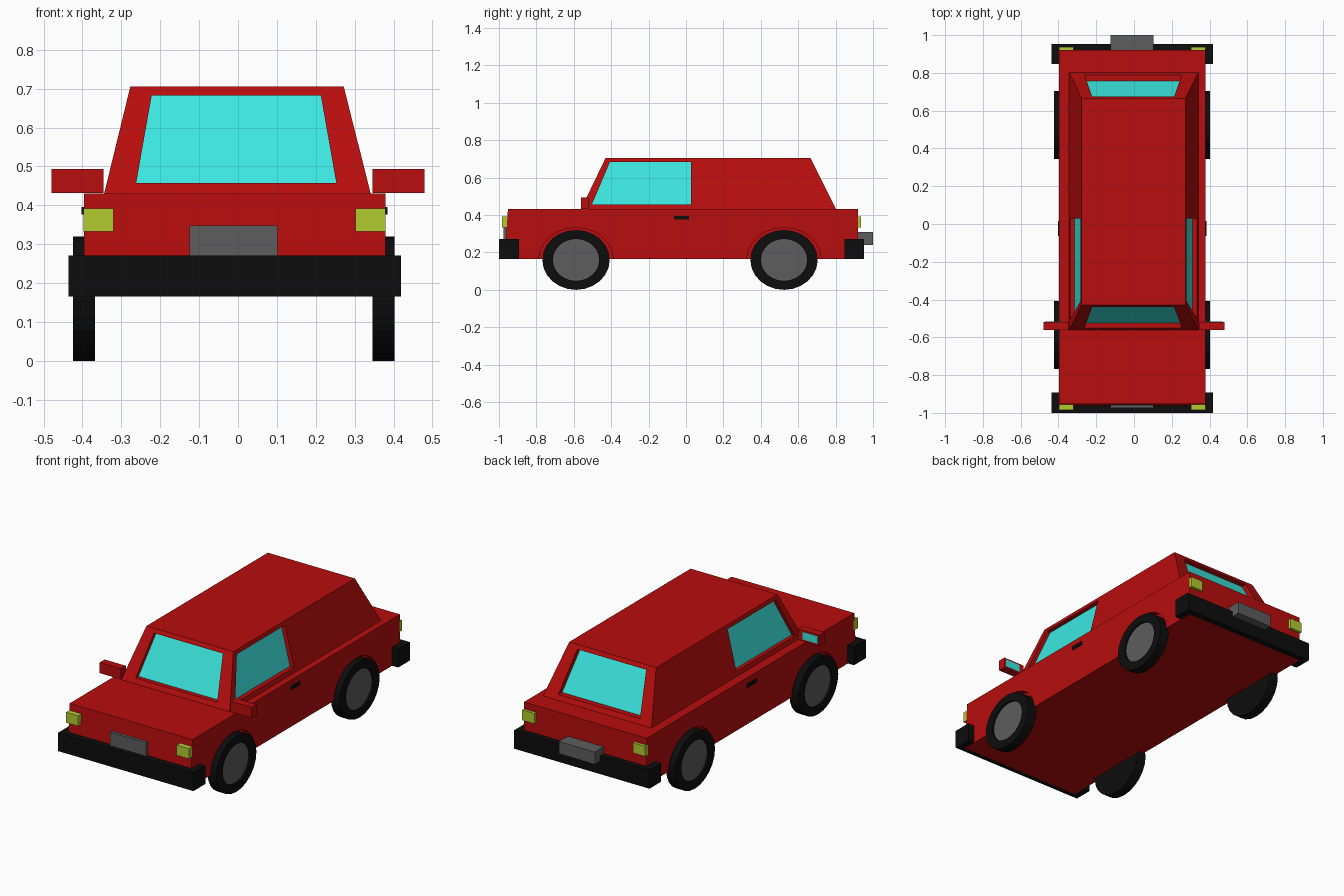
import bpy, bmesh, math
from mathutils import Vector

if "Cube" in bpy.data.objects:
    bpy.data.objects.remove(bpy.data.objects["Cube"])


def material(name, rgb):
    m = bpy.data.materials.new(name)
    m.diffuse_color = (*rgb, 1)
    m.use_nodes = True
    m.node_tree.nodes["Principled BSDF"].inputs["Base Color"].default_value = m.diffuse_color
    return m


RED = material("red_paint", (0.48, 0.004, 0.004))
BLACK = material("black_rubber", (0.004, 0.004, 0.004))
GLASS = material("cyan_glass", (0.045, 0.8, 0.75))
YELLOW = material("yellow_lamp", (0.45, 0.6, 0.03))
GREY = material("dark_grey", (0.11, 0.11, 0.11))


def finish(name, bm, mat):
    bmesh.ops.remove_doubles(bm, verts=bm.verts, dist=1e-5)
    bmesh.ops.recalc_face_normals(bm, faces=bm.faces)
    me = bpy.data.meshes.new(name)
    bm.to_mesh(me)
    bm.free()
    ob = bpy.data.objects.new(name, me)
    bpy.context.collection.objects.link(ob)
    if mat:
        me.materials.append(mat)
    return ob


def prism(name, profile, x0, x1, mat):
    """Extrude a (y, z) profile along x."""
    bm = bmesh.new()
    f = bm.faces.new([bm.verts.new((x0, y, z)) for y, z in profile])
    r = bmesh.ops.extrude_face_region(bm, geom=[f])
    vs = [v for v in r["geom"] if isinstance(v, bmesh.types.BMVert)]
    bmesh.ops.translate(bm, verts=vs, vec=(x1 - x0, 0, 0))
    return finish(name, bm, mat)


def box(name, x0, x1, y0, y1, z0, z1, mat):
    return prism(name, [(y0, z0), (y1, z0), (y1, z1), (y0, z1)], x0, x1, mat)


def ellipse(cy, cz, ry, rz, n=24):
    return [(cy + ry * math.cos(2 * math.pi * i / n),
             cz + rz * math.sin(2 * math.pi * i / n)) for i in range(n)]


CX = -0.009          # centre line of the body
AXLES = {"front": -0.588, "rear": 0.524}
SIDES = {"left": -1, "right": 1}

# lower body
body = prism("lower_body", [(-0.97, 0.165), (0.92, 0.165), (0.92, 0.431), (-0.952, 0.431)],
             -0.396, 0.379, RED)

# wheels with recessed hubs, and shallow wheel arches cut into the body
for end, y in AXLES.items():
    for side, s in SIDES.items():
        xi, xo = sorted((CX - 0.002 + s * 0.357, CX - 0.002 + s * 0.413))[::s]
        bm = bmesh.new()
        rings = [[bm.verts.new((x, *p)) for p in ellipse(y, 0.16, ry, rz)]
                 for x, ry, rz in ((xi, 0.18, 0.16), (xo, 0.18, 0.16),
                                   (xo, 0.124, 0.112), (xo - s * 0.01, 0.124, 0.112))]
        for a, b in zip(rings, rings[1:]):
            for i in range(24):
                j = (i + 1) % 24
                bm.faces.new((a[i], a[j], b[j], b[i]))
        bm.faces.new(rings[0])
        finish(f"{end}_{side}_tyre", bm, BLACK)
        prism(f"{end}_{side}_hub", ellipse(y, 0.16, 0.124, 0.112),
              xo - s * 0.03, xo - s * 0.01, GREY)
        cut = prism(f"{end}_{side}_arch_cutter", ellipse(y, 0.16, 0.2, 0.172),
                    xi, xi + s * 0.2, None)
        cut.hide_render = True
        cut.hide_set(True)
        mod = body.modifiers.new("arch", "BOOLEAN")
        mod.object = cut
        mod.operation = "DIFFERENCE"

# cabin: tapered shell with framed, recessed windows
XB0, XB1, XT0, XT1 = -0.344, 0.341, -0.277, 0.272
YB0, YB1, YT0, YT1 = -0.562, 0.803, -0.43, 0.665
ZB, ZT = 0.431, 0.705


def at(p, q, z):
    """Value on the sloping wall between base and roof at height z."""
    return p + (q - p) * (z - ZB) / (ZT - ZB)


b = [Vector((x, y, ZB)) for x, y in ((XB0, YB0), (XB1, YB0), (XB1, YB1), (XB0, YB1))]
t = [Vector((x, y, ZT)) for x, y in ((XT0, YT0), (XT1, YT0), (XT1, YT1), (XT0, YT1))]
cabin = bmesh.new()


def face(bm, pts):
    bm.faces.new([bm.verts.new(p) for p in pts])


def window(name, outer, inner, shift):
    back = [p + Vector(shift) for p in inner]
    for ring0, ring1 in ((outer, inner), (inner, back)):
        for i in range(4):
            j = (i + 1) % 4
            face(cabin, (ring0[i], ring0[j], ring1[j], ring1[i]))
    bm = bmesh.new()
    face(bm, back)
    glass = finish(name, bm, GLASS)
    if glass.data.polygons[0].normal.dot(Vector(shift)) > 0:
        glass.data.flip_normals()


Z0, Z1 = 0.457, 0.683
for name, i, j, yb, yt, dy in (("windscreen", 0, 1, YB0, YT0, 0.026),
                               ("rear_window", 3, 2, YB1, YT1, -0.034)):
    inner = [Vector((x, at(yb, yt, z), z)) for x, z in
             ((-0.262, Z0), (0.253, Z0), (0.213, Z1), (-0.222, Z1))]
    window(name, [b[i], b[j], t[j], t[i]], inner, (0, dy, 0))
for name, i, j, xb, xt, dx in (("left_window", 0, 3, XB0, XT0, 0.022),
                               ("right_window", 1, 2, XB1, XT1, -0.026)):
    inner = [Vector((at(xb, xt, z), y, z)) for y, z in
             ((-0.503, Z0), (0.028, Z0), (0.028, Z1), (-0.407, Z1))]
    window(name, [b[i], b[j], t[j], t[i]], inner, (dx, 0, 0))
face(cabin, t)
shell = finish("cabin", cabin, RED)
roof = max(shell.data.polygons, key=lambda p: p.center.z)
if roof.normal.z < 0:
    shell.data.flip_normals()

# bumpers
box("front_bumper", -0.436, 0.419, -1.0, -0.893, 0.166, 0.271, BLACK)
box("rear_bumper", -0.436, 0.419, 0.847, 0.952, 0.166, 0.271, BLACK)

# plates
box("front_plate", -0.125, 0.102, -0.975, -0.94, 0.25, 0.348, GREY)
box("rear_plate", -0.125, 0.102, 0.91, 1.0, 0.24, 0.31, GREY)

for side, s in SIDES.items():
    # lamps
    xa, xb = sorted((CX + s * 0.311, CX + s * 0.388))
    box(f"{side}_headlamp", xa, xb, -0.984, -0.945, 0.333, 0.392, YELLOW)
    box(f"{side}_tail_lamp", xa, xb, 0.91, 0.936, 0.333, 0.392, YELLOW)
    # door handles
    xa, xb = sorted((CX + s * 0.37, CX + s * 0.393))
    box(f"{side}_door_handle", xa, xb, -0.064, 0.016, 0.376, 0.396, BLACK)
    # door mirrors
    xa, xb = sorted((s * 0.346, s * 0.48))
    box(f"{side}_mirror", xa, xb, -0.562, -0.518, 0.432, 0.493, RED)
    xa, xb = sorted((s * 0.375, s * 0.47))
    box(f"{side}_mirror_glass", xa, xb, -0.525, -0.516, 0.441, 0.484, GLASS)
